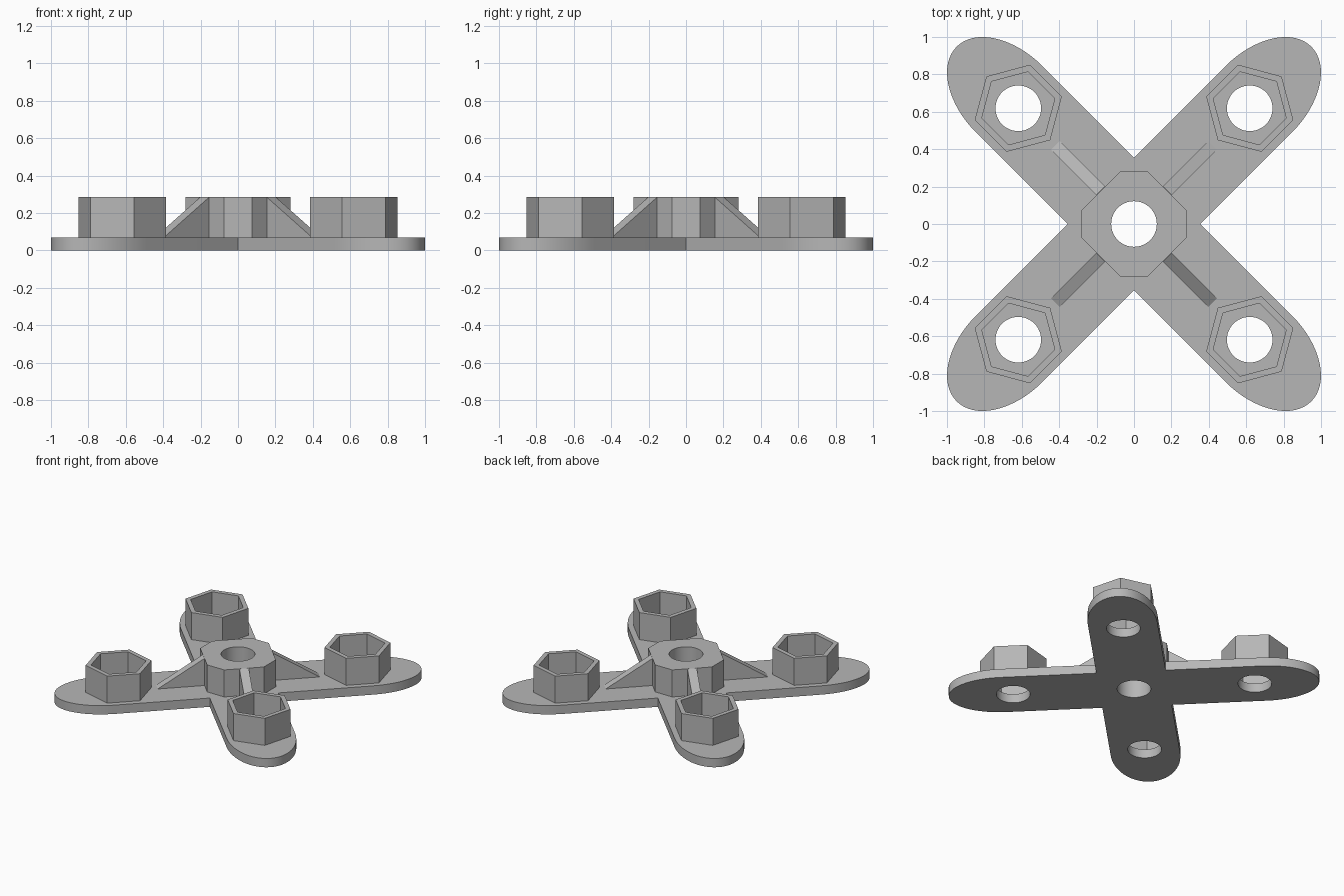
import bpy, bmesh
from math import sin, cos, pi, radians, sqrt
from mathutils import Matrix, Vector

cube = bpy.data.objects.get("Cube")
if cube:
    bpy.data.objects.remove(cube, do_unlink=True)

PLATE = 0.07        # plate thickness
TOP = 0.285         # height of hub and sockets
HALF = 0.251        # half width of an arm
HOLE = 0.122        # bolt hole radius
REACH = 0.875       # socket distance from the centre
ARMS = {"back_left": 45, "back_right": 135, "front_right": 225, "front_left": 315}

grey = bpy.data.materials.new("plain_grey")
grey.use_nodes = True
colour = (0.47, 0.47, 0.47, 1)
grey.diffuse_color = colour
grey.node_tree.nodes["Principled BSDF"].inputs["Base Color"].default_value = colour


def ring(radius, count, centre=(0, 0), start=0.0):
    return [(centre[0] + radius * cos(start + 2 * pi * i / count),
             centre[1] + radius * sin(start + 2 * pi * i / count)) for i in range(count)]


def turn(points, degrees):
    rot = Matrix.Rotation(radians(degrees), 2)
    return [tuple(rot @ Vector(p)) for p in points]


def finish(obj):
    obj.data.materials.clear()
    obj.data.materials.append(grey)
    bpy.ops.object.select_all(action="DESELECT")
    obj.select_set(True)
    bpy.context.view_layer.objects.active = obj
    bpy.ops.object.shade_smooth_by_angle(angle=radians(30))


def slab(name, loops, low, high):
    """Flat outline with holes, extruded between two heights."""
    curve = bpy.data.curves.new(name, "CURVE")
    curve.dimensions = "2D"
    curve.fill_mode = "BOTH"
    curve.extrude = (high - low) / 2
    for loop in loops:
        spline = curve.splines.new("POLY")
        spline.points.add(len(loop) - 1)
        for point, (x, y) in zip(spline.points, loop):
            point.co = (x, y, 0, 1)
        spline.use_cyclic_u = True
    obj = bpy.data.objects.new(name, curve)
    bpy.context.collection.objects.link(obj)
    bpy.ops.object.select_all(action="DESELECT")
    obj.select_set(True)
    bpy.context.view_layer.objects.active = obj
    bpy.ops.object.convert(target="MESH")
    obj = bpy.context.view_layer.objects.active
    # Weld caps to walls and set the final height
    bm = bmesh.new()
    bm.from_mesh(obj.data)
    bmesh.ops.remove_doubles(bm, verts=bm.verts, dist=0.0001)
    bmesh.ops.recalc_face_normals(bm, faces=bm.faces)
    bmesh.ops.translate(bm, verts=bm.verts, vec=(0, 0, (low + high) / 2))
    bm.to_mesh(obj.data)
    bm.free()
    finish(obj)


def rib(name, degrees):
    """Triangular brace from the hub down to the arm."""
    bm = bmesh.new()
    profile = [(0.252, PLATE), (0.594, PLATE), (0.252, TOP)]
    face = bm.faces.new([bm.verts.new((u, -0.034, z)) for u, z in profile])
    geom = bmesh.ops.extrude_face_region(bm, geom=[face])["geom"]
    bmesh.ops.translate(bm, vec=(0, 0.068, 0),
                        verts=[v for v in geom if isinstance(v, bmesh.types.BMVert)])
    bmesh.ops.recalc_face_normals(bm, faces=bm.faces)
    bmesh.ops.rotate(bm, verts=bm.verts, matrix=Matrix.Rotation(radians(degrees), 3, "Z"))
    mesh = bpy.data.meshes.new(name)
    bm.to_mesh(mesh)
    bm.free()
    obj = bpy.data.objects.new(name, mesh)
    bpy.context.collection.objects.link(obj)
    finish(obj)


# Cross plate: four arms with elliptical tips, pierced by five holes
steps = 32
tip = [(0.944 + 0.397 * cos(a), HALF * sin(a))
       for a in (-pi / 2 + pi * i / steps for i in range(steps + 1))]
arm = tip + [(HALF, HALF)]
outline = [p for degrees in ARMS.values() for p in turn(arm, degrees)]
holes = [ring(HOLE, 48)]
holes += [turn(ring(HOLE, 48, (REACH, 0)), degrees) for degrees in ARMS.values()]
slab("cross_plate", [outline] + holes, 0, PLATE)

# Central hub: eight sides, wide ones facing the arms
side = HALF * sqrt(2) - 0.28
hub = [p for degrees in (0, 90, 180, 270)
       for p in turn([(0.28, -side), (0.28, side)], degrees)]
slab("hub", [hub, ring(HOLE, 48)], PLATE, TOP)

# Hexagonal sockets and braces on each arm
for place, degrees in ARMS.items():
    walls = [turn(ring(r, 6, (REACH, 0)), degrees) for r in (0.241, 0.202)]
    slab("socket_" + place, walls, PLATE, TOP)
    rib("rib_" + place, degrees)
